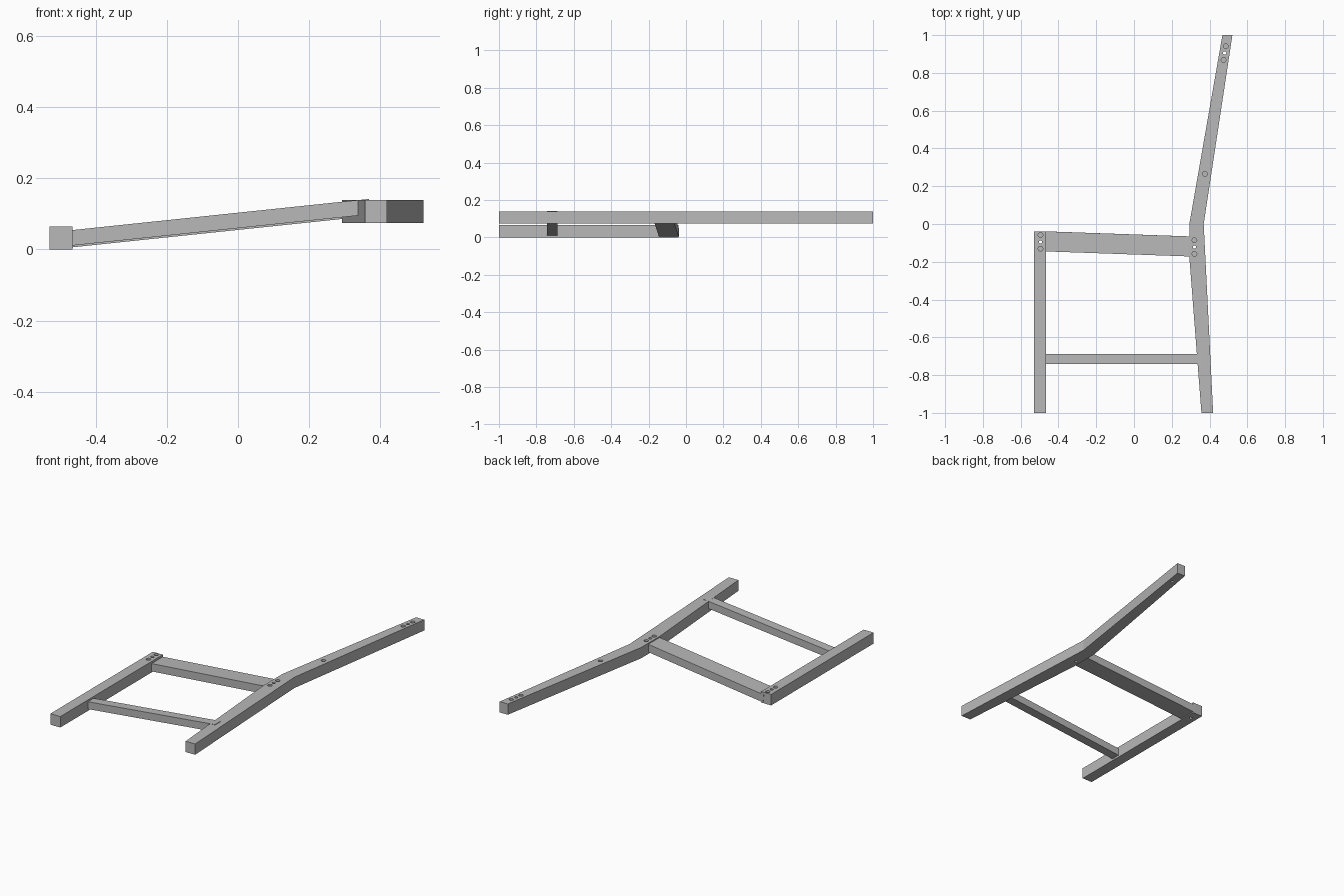
import bpy
import bmesh
from mathutils import Vector

if "Cube" in bpy.data.objects:
    bpy.data.objects.remove(bpy.data.objects["Cube"])

GREY = (0.48, 0.48, 0.48, 1)
mat = bpy.data.materials.new("plain grey")
mat.use_nodes = True
mat.diffuse_color = GREY
mat.node_tree.nodes["Principled BSDF"].inputs["Base Color"].default_value = GREY


def finish(name, bm):
    bmesh.ops.recalc_face_normals(bm, faces=bm.faces[:])
    mesh = bpy.data.meshes.new(name)
    bm.to_mesh(mesh)
    bm.free()
    mesh.materials.append(mat)
    obj = bpy.data.objects.new(name, mesh)
    bpy.context.collection.objects.link(obj)
    return obj


def prism(name, outline, offset):
    """Extrude a closed outline of 3D points along an offset."""
    bm = bmesh.new()
    face = bm.faces.new([bm.verts.new(p) for p in outline])
    ext = bmesh.ops.extrude_face_region(bm, geom=[face])
    moved = [v for v in ext["geom"] if isinstance(v, bmesh.types.BMVert)]
    bmesh.ops.translate(bm, verts=moved, vec=offset)
    return finish(name, bm)


def drill(obj, holes, top, bottom):
    """Cut round holes (x, y, goes_through) down from the top face."""
    for x, y, through in holes:
        low = bottom - 0.02 if through else top - 0.035
        high = top + 0.02
        bm = bmesh.new()
        radius = 0.009 if through else 0.0125
        bmesh.ops.create_cone(bm, cap_ends=True, segments=24, radius1=radius,
                              radius2=radius, depth=high - low)
        bmesh.ops.translate(bm, verts=bm.verts[:], vec=(x, y, (low + high) / 2))
        cutter = finish("drill_cutter", bm)
        cutter.hide_render = True
        mod = obj.modifiers.new("hole", 'BOOLEAN')
        mod.operation = 'DIFFERENCE'
        mod.solver = 'EXACT'
        mod.object = cutter
        bpy.context.view_layer.objects.active = obj
        bpy.ops.object.modifier_apply(modifier=mod.name)
        bpy.data.objects.remove(cutter)


def trio(x, y, dx, dy):
    """Three holes in a row, the middle one drilled through."""
    return [(x + k * dx, y + k * dy, k == 0) for k in (-1, 0, 1)]


# Straight front leg
front_leg = prism("front_leg", [(-0.53, -1, 0), (-0.465, -1, 0),
                                (-0.465, -0.04, 0), (-0.53, -0.04, 0)],
                  (0, 0, 0.065))
drill(front_leg, trio(-0.495, -0.095, 0, 0.036), 0.065, 0)

# Bent back leg with the backrest post
plan = [(0.357, -1), (0.419, -1), (0.369, 0), (0.521, 1),
        (0.468, 1), (0.293, 0), (0.293, -0.175)]
back_leg = prism("back_leg", [(x, y, 0.075) for x, y in plan], (0, 0, 0.064))
drill(back_leg, trio(0.32, -0.122, 0, 0.036) + trio(0.48, 0.905, 0.006, 0.036)
      + [(0.375, 0.265, False)], 0.139, 0.075)


def rail(name, x0, x1, y, skew, width, z, thickness):
    """Sloping bar between the legs; y and z are measured at the front leg."""
    slope = 0.105
    start = Vector((x0, y + skew * (x0 + 0.465), z + slope * (x0 + 0.465)))
    run = Vector((x1 - x0, skew * (x1 - x0), slope * (x1 - x0)))
    up = Vector((-slope, 0, 1)) * thickness
    side = Vector((0, width, 0))
    return prism(name, [start, start + side, start + side + up, start + up], run)


# Wide seat rail and narrow lower stretcher
rail("seat_rail", -0.478, 0.305, -0.145, -0.035, 0.106, 0.006, 0.046)
rail("stretcher", -0.478, 0.373, -0.742, 0, 0.054, 0.011, 0.043)
